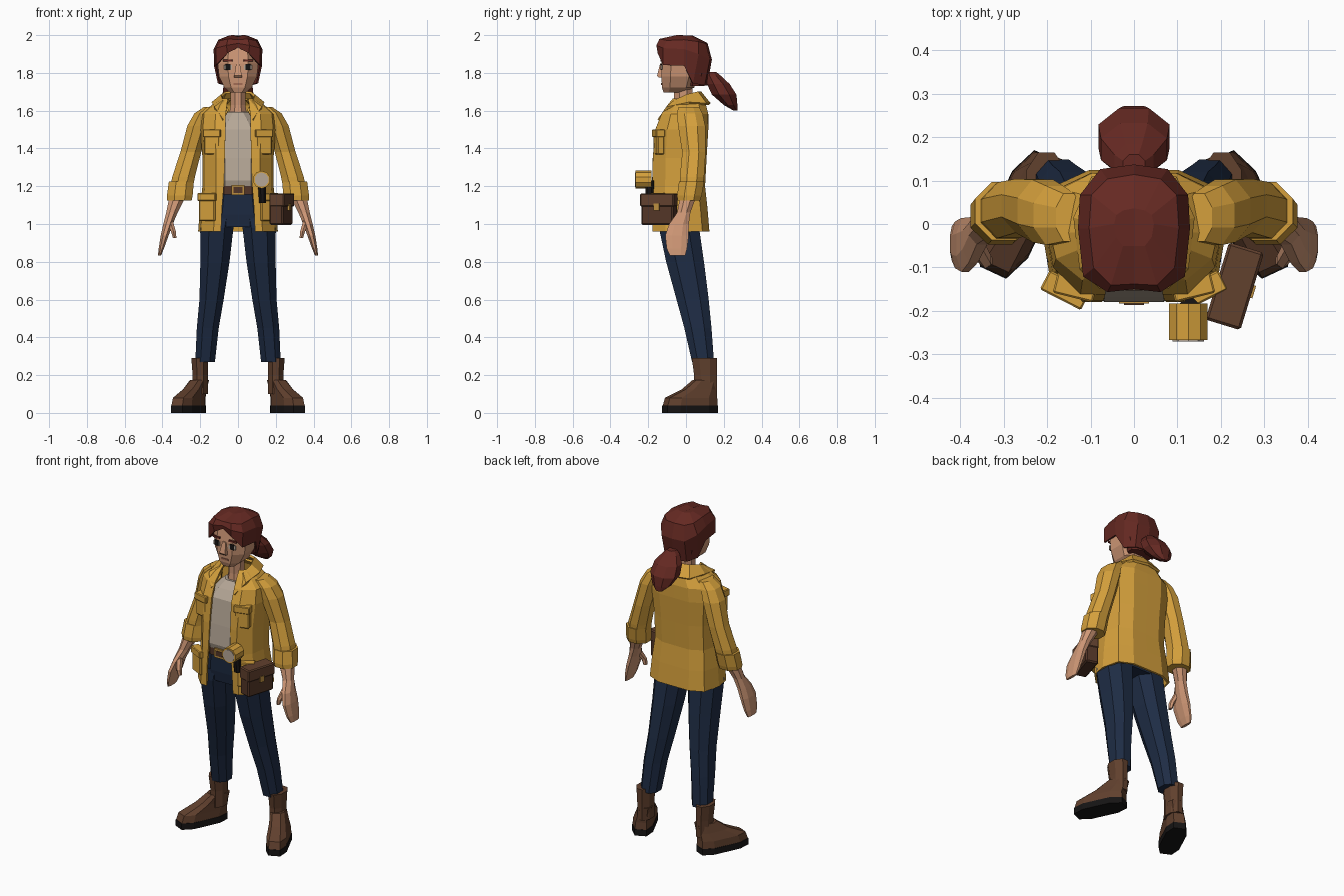
import bpy, bmesh, math
from mathutils import Matrix, Vector

COLOURS = {
    "jacket yellow": (0.66, 0.35, 0.045), "shirt beige": (0.47, 0.39, 0.31),
    "navy denim": (0.013, 0.025, 0.058), "boot brown": (0.120, 0.052, 0.027),
    "dark leather": (0.085, 0.036, 0.020), "black rubber": (0.008, 0.007, 0.007),
    "skin": (0.62, 0.31, 0.18), "hair red": (0.13, 0.022, 0.016),
    "brass": (0.50, 0.27, 0.05), "lip": (0.36, 0.15, 0.09),
}
MATS = {}
for key, rgb in COLOURS.items():
    MATS[key] = bpy.data.materials.new(key)
    MATS[key].diffuse_color = (*rgb, 1)


def finish(name, bm, mat, mirror=False, thick=0):
    bmesh.ops.recalc_face_normals(bm, faces=bm.faces)
    me = bpy.data.meshes.new(name)
    bm.to_mesh(me)
    bm.free()
    me.materials.append(MATS[mat])
    ob = bpy.data.objects.new(name, me)
    bpy.context.collection.objects.link(ob)
    if mirror:
        ob.modifiers.new("mirror", 'MIRROR')
    if thick:
        mod = ob.modifiers.new("thickness", 'SOLIDIFY')
        mod.thickness, mod.offset = thick, 0
    return ob


def bridge(bm, rows, closed):
    vs = [[bm.verts.new(p) for p in r] for r in rows]
    n = len(rows[0])
    for a, b in zip(vs, vs[1:]):
        for i in range(n if closed else n - 1):
            j = (i + 1) % n
            bm.faces.new((a[i], a[j], b[j], b[i]))
    return vs


def loft(name, rings, mat, mirror=False, n=8, p=1.0, turn=0):
    """Stacked horizontal rings (z, cx, cy, rx, ry); p < 1 makes them squarer."""
    bm = bmesh.new()
    k = math.cos(math.pi / n) ** p
    rows = []
    for z, cx, cy, rx, ry in rings:
        row = []
        for i in range(n):
            t = (i + 0.5) * math.tau / n
            c, s = math.cos(t), math.sin(t)
            q = Vector((math.copysign(abs(c) ** p, c) * rx / k,
                        math.copysign(abs(s) ** p, s) * ry / k, 0))
            row.append(Matrix.Rotation(turn, 3, 'Z') @ q + Vector((cx, cy, z)))
        rows.append(row)
    vs = bridge(bm, rows, True)
    bm.faces.new(vs[0])
    bm.faces.new(vs[-1])
    return finish(name, bm, mat, mirror)


def sheet(name, rows, mat, thick, cap=False):
    """Half shell of point rows, mirrored across x = 0."""
    bm = bmesh.new()
    vs = bridge(bm, rows, False)
    if cap:
        bm.faces.new(vs[-1])
    return finish(name, bm, mat, True, thick)


def box(name, pos, size, mat, turn=0, mirror=False, bevel=0):
    bm = bmesh.new()
    bmesh.ops.create_cube(bm, size=1, matrix=Matrix.Translation(pos)
                          @ Matrix.Rotation(math.radians(turn), 4, 'Z')
                          @ Matrix.Diagonal((*size, 1)))
    if bevel:
        bmesh.ops.bevel(bm, geom=bm.edges[:], offset=bevel, segments=1, affect='EDGES')
    return finish(name, bm, mat, mirror)


def barrel(name, pos, r, depth, mat, n=10):
    bm = bmesh.new()
    bmesh.ops.create_cone(bm, cap_ends=True, segments=n, radius1=r, radius2=r, depth=depth,
                          matrix=Matrix.Translation(pos) @ Matrix.Rotation(math.pi / 2, 4, 'X'))
    return finish(name, bm, mat)


# Boots
turn = math.radians(25)
loft("boot_sole", [(0, .262, .022, .059, .148), (.038, .262, .022, .059, .148)],
     "black rubber", True, p=.65, turn=turn)
loft("boot_foot", [(.036, .262, .022, .057, .146), (.08, .258, .027, .055, .138),
                   (.125, .228, .07, .046, .09), (.175, .203, .1, .04, .06)],
     "boot brown", True, p=.65, turn=turn)
loft("boot_shaft", [(.1, .2, .103, .04, .06), (.2, .2, .103, .04, .06), (.29, .202, .098, .045, .067)],
     "boot brown", True)

# Trousers
loft("trouser_leg", [(.27, .174, .09, .052, .058), (.45, .16, .063, .058, .072),
                     (.6, .14, .035, .064, .085), (.8, .122, -.005, .077, .1),
                     (.98, .112, -.037, .088, .106), (1.05, .1, -.035, .088, .108)],
     "navy denim", True, p=.85)
loft("trouser_hips", [(.985, 0, -.035, .16, .1), (1.05, 0, -.035, .178, .112),
                      (1.17, 0, -.037, .155, .12)], "navy denim", p=.85)

# Belt and buckle
loft("belt", [(1.155, 0, -.04, .158, .127), (1.205, 0, -.04, .155, .127)], "dark leather", p=.85)
box("buckle", (0, -.174, 1.18), (.07, .018, .055), "brass")
box("buckle_centre", (0, -.183, 1.18), (.045, .006, .03), "dark leather")

# Shirt, neck
loft("shirt", [(1.2, 0, -.042, .153, .128), (1.23, 0, -.045, .153, .134), (1.35, 0, -.038, .15, .13),
               (1.5, 0, -.024, .155, .124), (1.55, 0, -.015, .11, .1),
               (1.592, 0, -.012, .058, .068)], "shirt beige", p=.9)
loft("neck", [(1.55, 0, -.012, .052, .058), (1.63, 0, -.015, .039, .048),
              (1.75, 0, -.015, .042, .05)], "skin")

# Open jacket body: (z, opening, half width, front y, back y)
rows = []
for z, o, w, f, b in [(.96, .09, .205, -.172, .118), (1.08, .085, .196, -.174, .108),
                      (1.2, .075, .182, -.174, .095), (1.35, .07, .182, -.17, .103),
                      (1.5, .066, .195, -.156, .112), (1.58, .065, .188, -.125, .112),
                      (1.63, .058, .13, -.09, .1), (1.66, .055, .08, -.065, .08)]:
    rows.append([(o, f, z), (.62 * w, f, z), (.93 * w, f * .62, z), (w, -.02, z),
                 (.88 * w, b - .035, z), (.5 * w, b, z), (0, b, z)])
sheet("jacket_body", rows, "jacket yellow", .012)
sheet("jacket_collar", [
    [(.05, -.09, 1.6), (.078, -.06, 1.65), (.086, 0, 1.68), (.065, .06, 1.697), (0, .075, 1.697)],
    [(.08, -.145, 1.55), (.125, -.1, 1.615), (.135, .015, 1.64), (.095, .105, 1.635), (0, .125, 1.635)]],
    "jacket yellow", .014)

# Jacket pockets with flaps
for label, x, y, z, w, h, a in [("chest", .135, -.143, 1.43, .085, .125, 14),
                                ("lower", .158, -.15, 1.085, .096, .14, 27)]:
    box(label + "_pocket", (x, y, z), (w, .04, h), "jacket yellow", a, True, .006)
    box(label + "_pocket_flap", (x, y - .002, z + h / 2 - .012), (w + .01, .05, .042),
        "jacket yellow", a, True, .004)

# Sleeves with turned cuffs
loft("sleeve", [(1.17, .303, .025, .06, .06), (1.25, .288, .032, .06, .064),
                (1.38, .25, .042, .055, .062), (1.52, .21, .03, .058, .072),
                (1.585, .183, .02, .048, .068), (1.62, .15, .015, .03, .055)], "jacket yellow", True)
loft("sleeve_cuff", [(1.125, .31, .015, .065, .06), (1.15, .308, .018, .068, .065),
                     (1.225, .3, .03, .066, .067)], "jacket yellow", True)

# Forearm, hand and thumb
loft("forearm_hand", [(.832, .416, -.045, .008, .04), (.87, .406, -.048, .014, .054),
                      (.94, .388, -.048, .021, .062), (1.0, .37, -.037, .025, .052),
                      (1.06, .35, -.012, .03, .035), (1.14, .322, .01, .042, .042)],
     "skin", True)
loft("thumb", [(.925, .335, -.085, .009, .012), (.96, .342, -.083, .013, .017),
               (1.02, .362, -.05, .016, .022)], "skin", True, n=6)

# Head and face
loft("head", [(1.695, 0, -.068, .04, .05), (1.722, 0, -.042, .072, .085), (1.78, 0, -.033, .1, .097),
              (1.85, 0, -.028, .108, .102), (1.92, 0, -.02, .1, .1), (1.965, 0, -.015, .07, .07)],
     "skin", n=8, p=.78)
loft("nose", [(1.775, 0, -.132, .02, .012), (1.785, 0, -.137, .02, .016),
              (1.85, 0, -.127, .01, .01)], "skin", n=4)
box("eye_white", (.052, -.129, 1.829), (.042, .008, .024), "shirt beige", 5, True)
box("iris", (.052, -.132, 1.831), (.026, .006, .032), "black rubber", 5, True)
box("eyebrow", (.055, -.129, 1.865), (.05, .009, .011), "hair red", 5, True)
box("mouth", (0, -.129, 1.742), (.048, .006, .01), "lip")

# Hair cap with centre parting, and ponytail
sheet("hair_cap", [
    [(0, -.138, 1.935), (.055, -.145, 1.905), (.112, -.12, 1.842), (.122, -.01, 1.838),
     (.102, .035, 1.745), (.07, .095, 1.735), (0, .108, 1.735)],
    [(0, -.145, 1.955), (.06, -.152, 1.945), (.113, -.118, 1.93), (.124, -.01, 1.925),
     (.12, .065, 1.9), (.075, .122, 1.87), (0, .132, 1.87)],
    [(0, -.135, 1.972), (.052, -.138, 1.976), (.09, -.1, 1.968), (.1, -.01, 1.972),
     (.095, .065, 1.962), (.06, .1, 1.953), (0, .11, 1.955)],
    [(0, -.05, 1.986), (.025, -.05, 1.995), (.04, -.03, 1.994), (.045, 0, 1.994),
     (.04, .02, 1.992), (.025, .03, 1.992), (0, .035, 1.992)]],
    "hair red", .01, True)
loft("hair_nape", [(1.73, 0, .052, .075, .045), (1.8, 0, .06, .098, .055)], "hair red")
loft("ponytail", [(1.6, 0, .262, .02, .01), (1.63, 0, .236, .054, .036), (1.685, 0, .202, .082, .065),
                  (1.74, 0, .172, .076, .06), (1.785, 0, .142, .045, .042),
                  (1.805, 0, .135, .025, .025)], "hair red")

# Hip bag on the wearer's left
bag, out = Vector((.228, -.142, 1.075)), Vector((.956, -.292, 0))
box("hip_bag", bag, (.076, .178, .16), "dark leather", -17, bevel=.008)
box("hip_bag_flap", bag + out * .004 + Vector((0, 0, .052)), (.084, .186, .07), "boot brown", -17, bevel=.006)
box("hip_bag_clasp", bag + out * .046 + Vector((0, 0, .015)), (.01, .03, .035), "brass", -17)

# Torch clipped to the belt
barrel("torch_head", (.125, -.225, 1.235), .047, .085, "jacket yellow")
barrel("torch_lens", (.125, -.268, 1.235), .038, .006, "shirt beige")
loft("torch_body", [(1.11, .13, -.19, .018, .018), (1.23, .127, -.195, .023, .025)], "black rubber")
